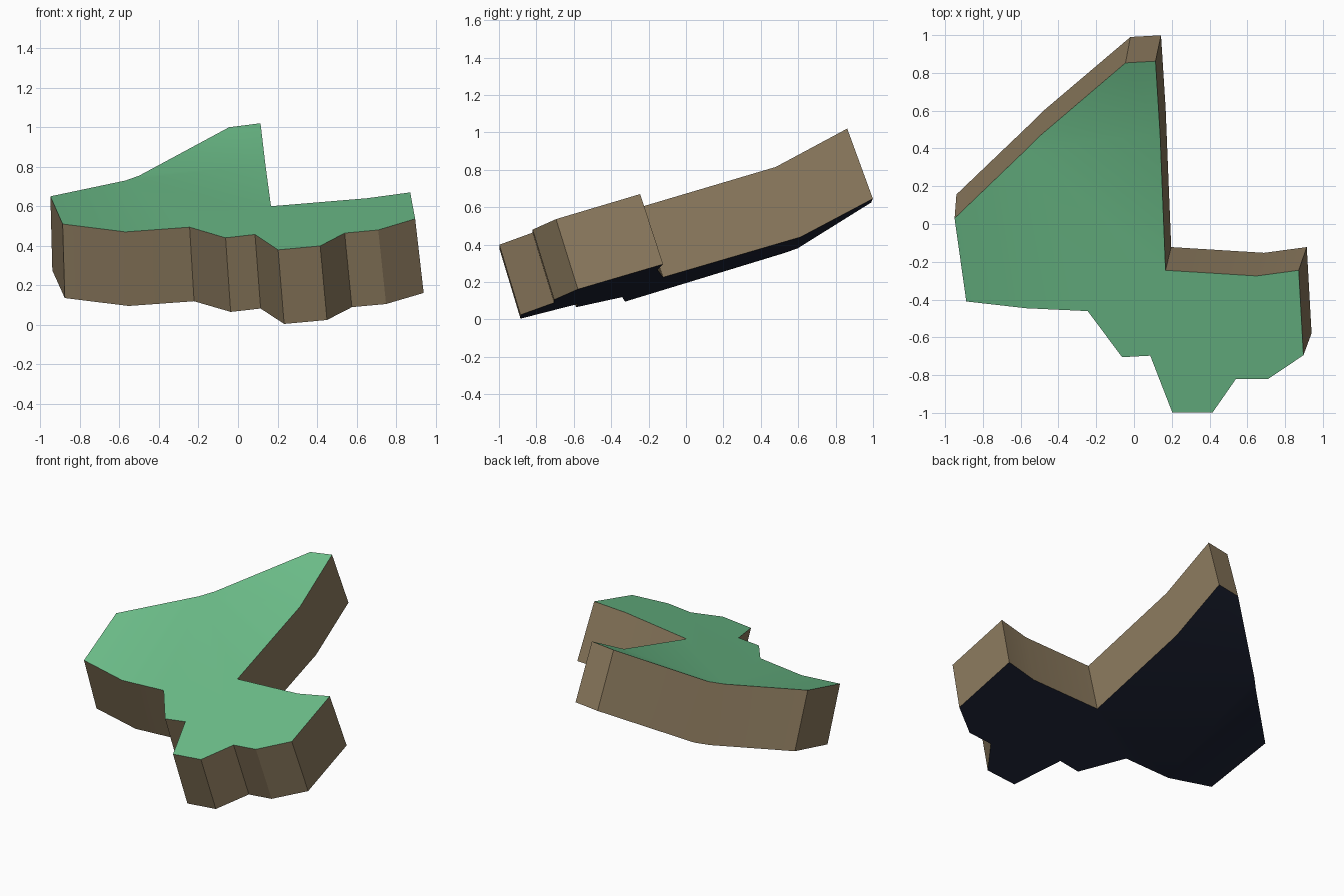
import bpy, bmesh

if "Cube" in bpy.data.objects:
    bpy.data.objects.remove(bpy.data.objects["Cube"])


def material(name, colour):
    m = bpy.data.materials.new(name)
    m.diffuse_color = (*colour, 1)
    m.use_nodes = True
    m.node_tree.nodes["Principled BSDF"].inputs["Base Color"].default_value = m.diffuse_color
    return m


# Outline of the upper surface, anticlockwise: x, y, z
outline = [
    (-0.95, 0.03, 0.65), (-0.888, -0.41, 0.51), (-0.57, -0.446, 0.47),
    (-0.245, -0.461, 0.494), (-0.063, -0.705, 0.44), (0.086, -0.697, 0.457),
    (0.203, -0.998, 0.379), (0.416, -0.998, 0.399), (0.54, -0.82, 0.464),
    (0.71, -0.82, 0.48), (0.897, -0.695, 0.536), (0.872, -0.245, 0.67),
    (0.65, -0.275, 0.64), (0.167, -0.245, 0.60), (0.138, 0.48, 0.815),
    (0.114, 0.862, 1.02), (-0.045, 0.853, 1.0), (-0.50, 0.465, 0.755),
    (-0.57, 0.395, 0.73),
]
n = len(outline)


def lower(p):
    # The slab thickness runs along the tilted, slightly fanned surface normal
    x, y, z = p
    return (x + 0.027 + 0.018 * x, y + 0.126 + 0.013 * y, max(0, z - 0.375))


bm = bmesh.new()
top = [bm.verts.new(p) for p in outline]
base = [bm.verts.new(lower(p)) for p in outline]

# Flat middle plus the two upturned flaps (left and back)
panels = [[0, 1, 2, 18], list(range(2, 15)) + [17, 18], [14, 15, 16, 17]]
for panel in panels:
    bm.faces.new([top[i] for i in panel]).material_index = 0
    bm.faces.new([base[i] for i in reversed(panel)]).material_index = 2

# Side walls
for i in range(n):
    j = (i + 1) % n
    bm.faces.new((top[j], top[i], base[i], base[j])).material_index = 1

mesh = bpy.data.meshes.new("curved_slab")
bm.to_mesh(mesh)
bm.free()
slab = bpy.data.objects.new("curved_slab", mesh)
bpy.context.collection.objects.link(slab)
for m in (material("green_top", (0.156, 0.53, 0.26)),
          material("brown_sides", (0.262, 0.195, 0.112)),
          material("navy_underside", (0.0116, 0.0152, 0.032))):
    mesh.materials.append(m)

# Shallow folds are smooth, corners stay sharp
bpy.context.view_layer.objects.active = slab
slab.select_set(True)
bpy.ops.object.shade_smooth_by_angle(angle=0.5236)
